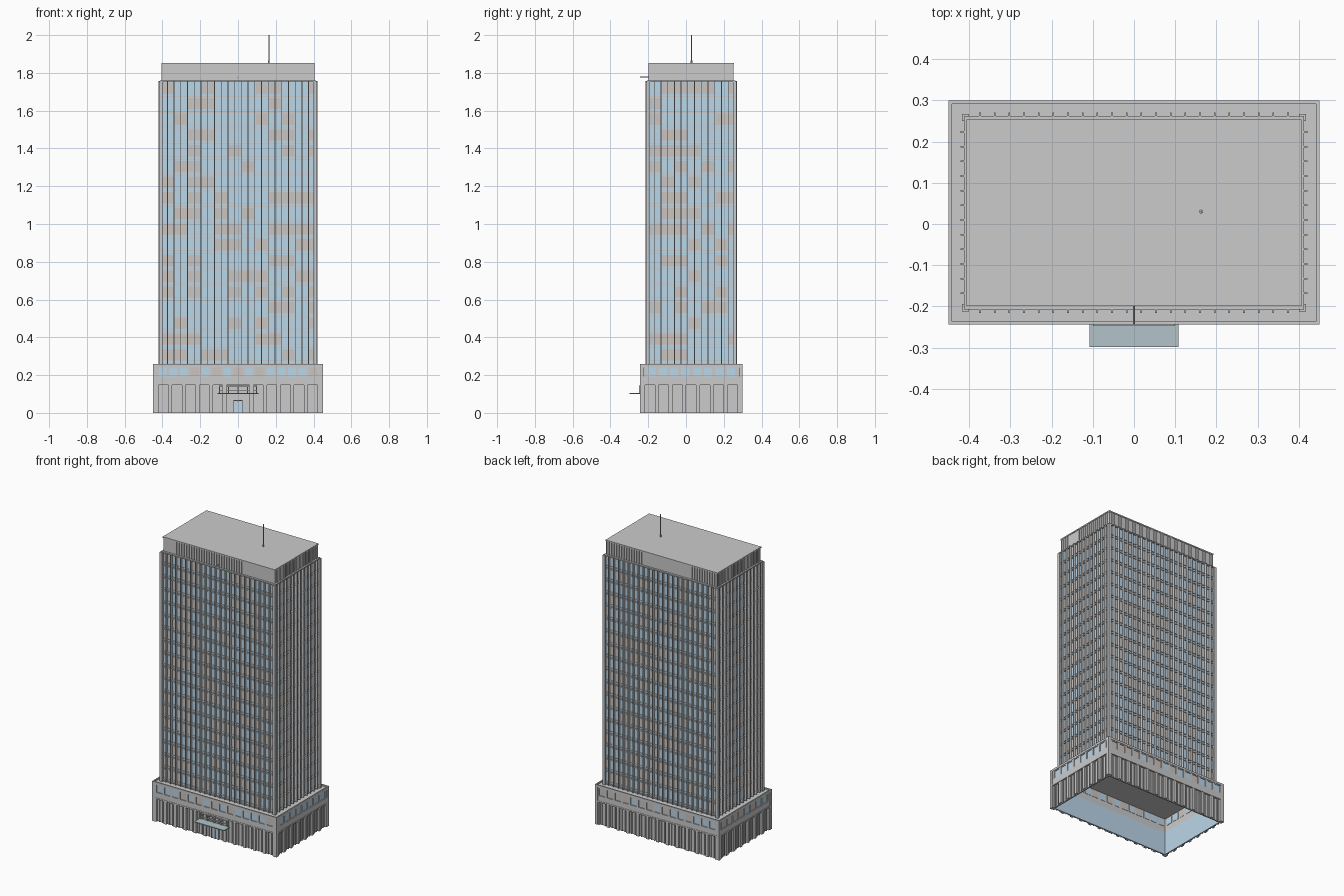
import bpy, bmesh, random
from mathutils import Vector

if "Cube" in bpy.data.objects:
    bpy.data.objects.remove(bpy.data.objects["Cube"])

random.seed(4)
CY = 0.0275  # y centre of tower and podium


def material(name, rgb):
    m = bpy.data.materials.new(name)
    m.diffuse_color = (*rgb, 1)
    m.use_nodes = True
    m.node_tree.nodes["Principled BSDF"].inputs["Base Color"].default_value = m.diffuse_color
    return m


BLUE = material("blue_glass", (0.5, 0.68, 0.82))
TAN = material("blind_grey", (0.6, 0.56, 0.53))
CANOPY = material("canopy_glass", (0.45, 0.55, 0.6))


def boxes(name, items, mat=None):
    """One object made of boxes given as (x0, x1, y0, y1, z0, z1)."""
    bm = bmesh.new()
    for x0, x1, y0, y1, z0, z1 in items:
        v = bmesh.ops.create_cube(bm, size=1)["verts"]
        bmesh.ops.scale(bm, vec=(x1 - x0, y1 - y0, z1 - z0), verts=v)
        bmesh.ops.translate(bm, vec=((x0 + x1) / 2, (y0 + y1) / 2, (z0 + z1) / 2), verts=v)
    me = bpy.data.meshes.new(name)
    bm.to_mesh(me)
    bm.free()
    ob = bpy.data.objects.new(name, me)
    bpy.context.collection.objects.link(ob)
    if mat:
        me.materials.append(mat)
    return ob


def block(hx, hy, z0, z1):
    return (-hx, hx, CY - hy, CY + hy, z0, z1)


def on_side(k, hx, hy, u0, u1, d0, d1, z0, z1):
    """Box on side k (front, back, right, left): u along the wall, d outward from it."""
    if k == 0:
        return (u0, u1, CY - hy - d1, CY - hy - d0, z0, z1)
    if k == 1:
        return (u0, u1, CY + hy + d0, CY + hy + d1, z0, z1)
    if k == 2:
        return (hx + d0, hx + d1, CY + u0, CY + u1, z0, z1)
    return (-hx - d1, -hx - d0, CY + u0, CY + u1, z0, z1)


def ring(hx, hy, d0, d1, z0, z1):
    """Band around all four sides."""
    return [on_side(k, hx, hy, -w, w, d0, d1, z0, z1)
            for k, w in enumerate((hx + d1, hx + d1, hy + d0, hy + d0))]


def cylinder(name, r, a, b):
    a, b = Vector(a), Vector(b)
    bpy.ops.mesh.primitive_cylinder_add(vertices=8, radius=r, depth=(b - a).length, location=(a + b) / 2)
    ob = bpy.context.object
    ob.rotation_euler = (b - a).to_track_quat("Z", "Y").to_euler()
    ob.name = name


# Tower shaft
Z0, Z1, FLOORS, PITCH = 0.255, 1.76, 18, 0.0356
TX, TY = 0.404, 0.226
FH = (1.755 - 0.26) / FLOORS
boxes("tower_glass_core", [block(TX, TY, Z0, Z1 - 0.005)], BLUE)
blue, tan, fins, ledges = [], [], [], []
for k in range(4):
    n = 23 if k < 2 else 13
    for f in range(FLOORS):
        z = 0.26 + f * FH
        drawn = False
        for i in range(n):
            if i % 2 == 0:
                drawn = random.random() < 0.36
            u = (i - n / 2) * PITCH
            (tan if drawn else blue).append(
                on_side(k, TX, TY, u + 0.003, u + PITCH - 0.003, -0.002, 0.002, z + 0.02, z + 0.078))
    for i in range(1, n):
        u = (i - n / 2) * PITCH
        fins.append(on_side(k, TX, TY, u - 0.002, u + 0.002, 0, 0.017, 0.26, 1.757))
for f in range(FLOORS):
    z = 0.26 + f * FH
    ledges += ring(TX, TY, -0.002, 0.005, z, z + 0.005) + ring(TX, TY, -0.002, 0.005, z + 0.016, z + 0.02)
boxes("tower_windows", blue, BLUE)
boxes("tower_blinds", tan, TAN)
boxes("tower_fins", fins)
boxes("floor_ledges", ledges)

# Corner posts and cornice
boxes("corner_posts", [(sx * 0.409 - 0.009, sx * 0.409 + 0.009, CY + sy * 0.231 - 0.009, CY + sy * 0.231 + 0.009,
                        Z0, 1.755) for sx in (-1, 1) for sy in (-1, 1)])
boxes("tower_cornice", [block(0.413, 0.235, 1.752, Z1)])

# Penthouse with louvre ribs, cap, antenna and flagpole
boxes("penthouse", [block(0.402, 0.222, Z1, 1.846)])
ribs = []
for k in range(4):
    n = 45 if k < 2 else 25
    w = 0.4 if k < 2 else 0.22
    for i in range(n):
        u = -w + 2 * w * i / (n - 1)
        ribs.append(on_side(k, 0.402, 0.222, u - 0.0018, u + 0.0018, 0, 0.003, Z1, 1.846))
boxes("penthouse_ribs", ribs)
boxes("penthouse_roof", [block(0.406, 0.226, 1.845, 1.853)])
cylinder("antenna_base", 0.005, (0.163, 0.03, 1.85), (0.163, 0.03, 1.865))
cylinder("antenna", 0.0025, (0.163, 0.03, 1.85), (0.163, 0.03, 2.0))
cylinder("flagpole", 0.002, (0, -0.243, 1.778), (0, -0.19, 1.778))

# Podium: hollow shell, open underneath
PX, PY = 0.442, 0.264
boxes("podium_roof", [block(PX, PY, 0.244, 0.252)])
boxes("podium_upper_wall", ring(PX, PY, -0.012, 0.0, 0.15, 0.252))
boxes("podium_mouldings", ring(PX, PY, -0.004, 0.008, 0.148, 0.157) + ring(PX, PY, 0, 0.008, 0.246, 0.26))
pblue, ptan, frames = [], [], []
for k in range(4):
    n, p = (15, 0.057) if k < 2 else (8, 0.06)
    for i in range(n):
        u = (i - (n - 1) / 2) * p
        (pblue if random.random() < 0.55 else ptan).append(
            on_side(k, PX, PY, u - 0.021, u + 0.021, -0.014, 0.002, 0.193, 0.24))
    for i in range(n + 1):
        u = (i - n / 2) * p
        frames.append(on_side(k, PX, PY, u - 0.0075, u + 0.0075, 0, 0.006, 0.19, 0.246))
frames += ring(PX, PY, 0, 0.006, 0.157, 0.192) + ring(PX, PY, 0, 0.006, 0.24, 0.246)
boxes("podium_windows", pblue, BLUE)
boxes("podium_blinds", ptan, TAN)
boxes("podium_window_frames", frames)

# Ground floor: grey outer panels, blue glass inside, piers and thin mullions
boxes("ground_panels", ring(PX, PY, -0.010, -0.006, 0, 0.15))
boxes("ground_glass", ring(PX, PY, -0.014, -0.010, 0, 0.15), BLUE)
piers, mullions = [], []
for k in range(4):
    n = 12 if k < 2 else 7
    w = 0.43 if k < 2 else 0.255
    p = 2 * w / n
    for i in range(n + 1):
        u = -w + i * p
        if not (k == 0 and i == n // 2):
            piers.append(on_side(k, PX, PY, u - 0.01, u + 0.01, -0.008, 0.006, 0, 0.15))
        if i < n:
            for t in (1 / 3, 2 / 3):
                m = u + p * t
                mullions.append(on_side(k, PX, PY, m - 0.002, m + 0.002, -0.008, 0.0, 0, 0.15))
boxes("ground_piers", piers)
boxes("ground_mullions", mullions)
boxes("podium_corners", [(sx * 0.44 - 0.01, sx * 0.44 + 0.01, CY + sy * 0.262 - 0.01, CY + sy * 0.262 + 0.01, 0, 0.25)
                         for sx in (-1, 1) for sy in (-1, 1)])

# Entrance: doors, canopy and plain frame above it
boxes("entrance_doors", [(s * 0.012 - 0.011, s * 0.012 + 0.011, -0.238, -0.229, 0, 0.06) for s in (-1, 1)], BLUE)
boxes("door_frame", [(x - 0.002, x + 0.002, -0.241, -0.23, 0, 0.064) for x in (-0.025, 0, 0.025)]
      + [(-0.027, 0.027, -0.241, -0.23, 0.062, 0.067)])
boxes("canopy", [(-0.108, 0.108, -0.298, -0.24, 0.1, 0.106)], CANOPY)
boxes("canopy_frame", [(-0.1, 0.1, -0.248, -0.238, z, z + 0.004) for z in (0.118, 0.14)]
      + [(x - 0.002, x + 0.002, -0.248, -0.238, 0.106, 0.144) for x in (-0.098, -0.05, 0, 0.05, 0.098)])
